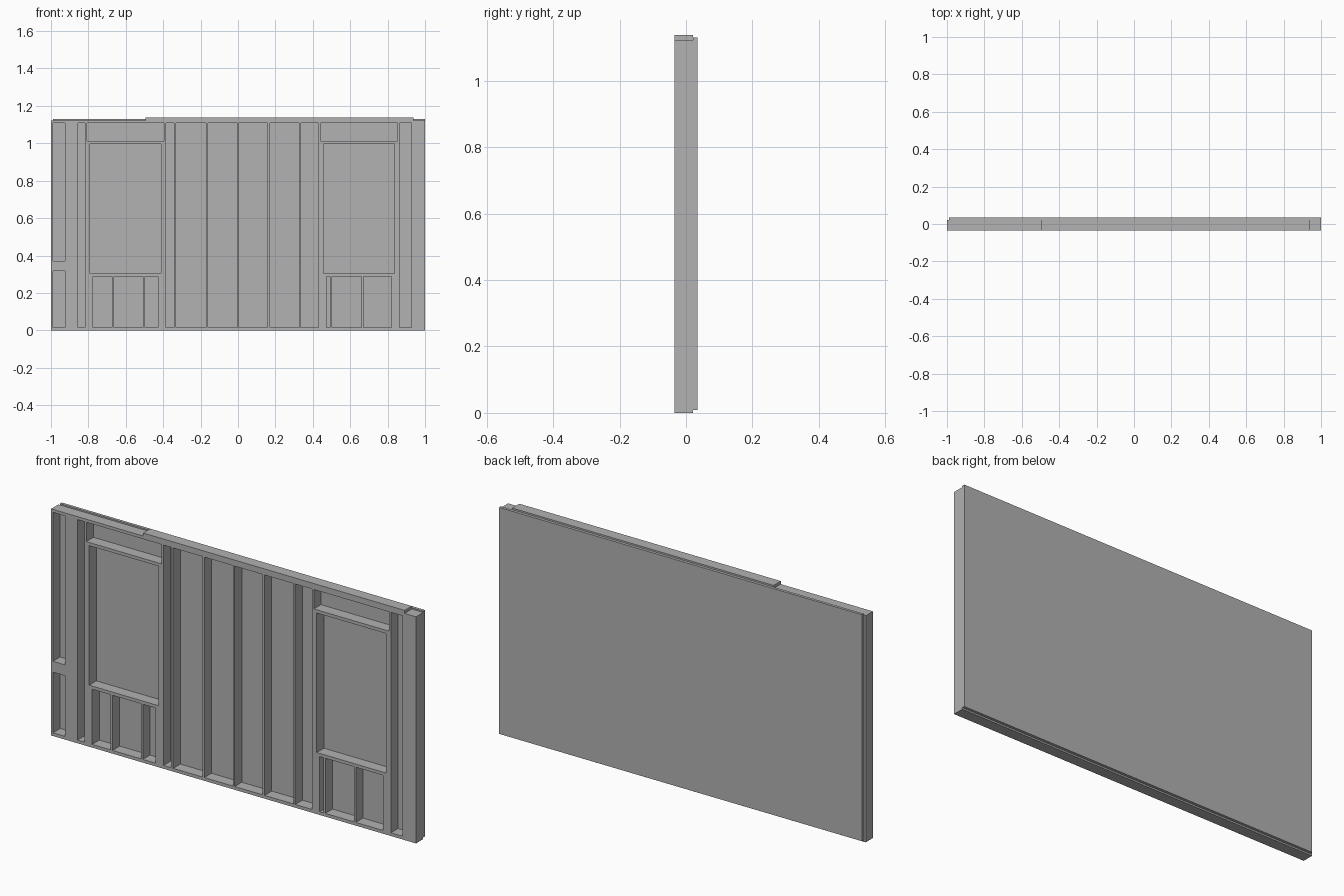
import bpy
import bmesh

default = bpy.data.objects.get("Cube")
if default:
    bpy.data.objects.remove(default, do_unlink=True)

grey = bpy.data.materials.new("plain grey")
grey.use_nodes = True
grey.diffuse_color = (0.445, 0.445, 0.445, 1)
grey.node_tree.nodes["Principled BSDF"].inputs["Base Color"].default_value = grey.diffuse_color

FRONT, SEAM, BACK = -0.035, 0.021, 0.035
TOP = 1.123


def add_boxes(name, boxes):
    """One object made of boxes given as (x0, x1, y0, y1, z0, z1)."""
    bm = bmesh.new()
    for x0, x1, y0, y1, z0, z1 in boxes:
        for v in bmesh.ops.create_cube(bm, size=1)["verts"]:
            v.co = (x1 if v.co.x > 0 else x0,
                    y1 if v.co.y > 0 else y0,
                    z1 if v.co.z > 0 else z0)
    mesh = bpy.data.meshes.new(name)
    bm.to_mesh(mesh)
    bm.free()
    mesh.materials.append(grey)
    obj = bpy.data.objects.new(name, mesh)
    bpy.context.collection.objects.link(obj)
    return obj


# Openings between the studs, grouped by height
FLOOR, CEILING = 0.016, 1.108
rows = [
    # full-height stud bays
    (FLOOR, CEILING, [(-0.855, -0.818), (-0.384, -0.342), (-0.331, -0.17),
                      (-0.16, -0.004), (0.006, 0.159), (0.17, 0.328),
                      (0.338, 0.43), (0.863, 0.927)]),
    # end bay, split by a blocking piece
    (0.37, CEILING, [(-0.99, -0.925)]),
    (FLOOR, 0.316, [(-0.99, -0.925)]),
    # header recesses
    (1.012, CEILING, [(-0.807, -0.395), (0.44, 0.853)]),
    # window bays
    (0.305, 0.996, [(-0.791, -0.411), (0.456, 0.836)]),
    # short bays under the sills
    (FLOOR, 0.289, [(-0.775, -0.673), (-0.663, -0.508), (-0.497, -0.427),
                    (0.472, 0.493), (0.503, 0.659), (0.67, 0.82)]),
]
openings = [(x0, x1, FRONT - 0.1, SEAM + 0.1, z0, z1)
            for z0, z1, spans in rows for x0, x1 in spans]

# Stud frame: solid slab with the openings cut through
frame = add_boxes("stud_frame", [(-1, 1, FRONT, SEAM, 0, TOP)])
cutter = add_boxes("opening_cutter", openings)
cutter.hide_render = True
cut = frame.modifiers.new("openings", "BOOLEAN")
cut.operation = "DIFFERENCE"
cut.solver = "EXACT"
cut.object = cutter
bpy.context.view_layer.update()
evaluated = frame.evaluated_get(bpy.context.evaluated_depsgraph_get())
cut_mesh = bpy.data.meshes.new_from_object(evaluated)
frame.modifiers.clear()
frame.data = cut_mesh
bpy.data.objects.remove(cutter, do_unlink=True)

# Upper top plate, and the sheathing board over the back
add_boxes("upper_top_plate", [(-0.495, 0.938, FRONT, SEAM, TOP, 1.138)])
add_boxes("back_sheathing", [(-0.99, 1, SEAM, BACK, 0.008, 1.13)])
